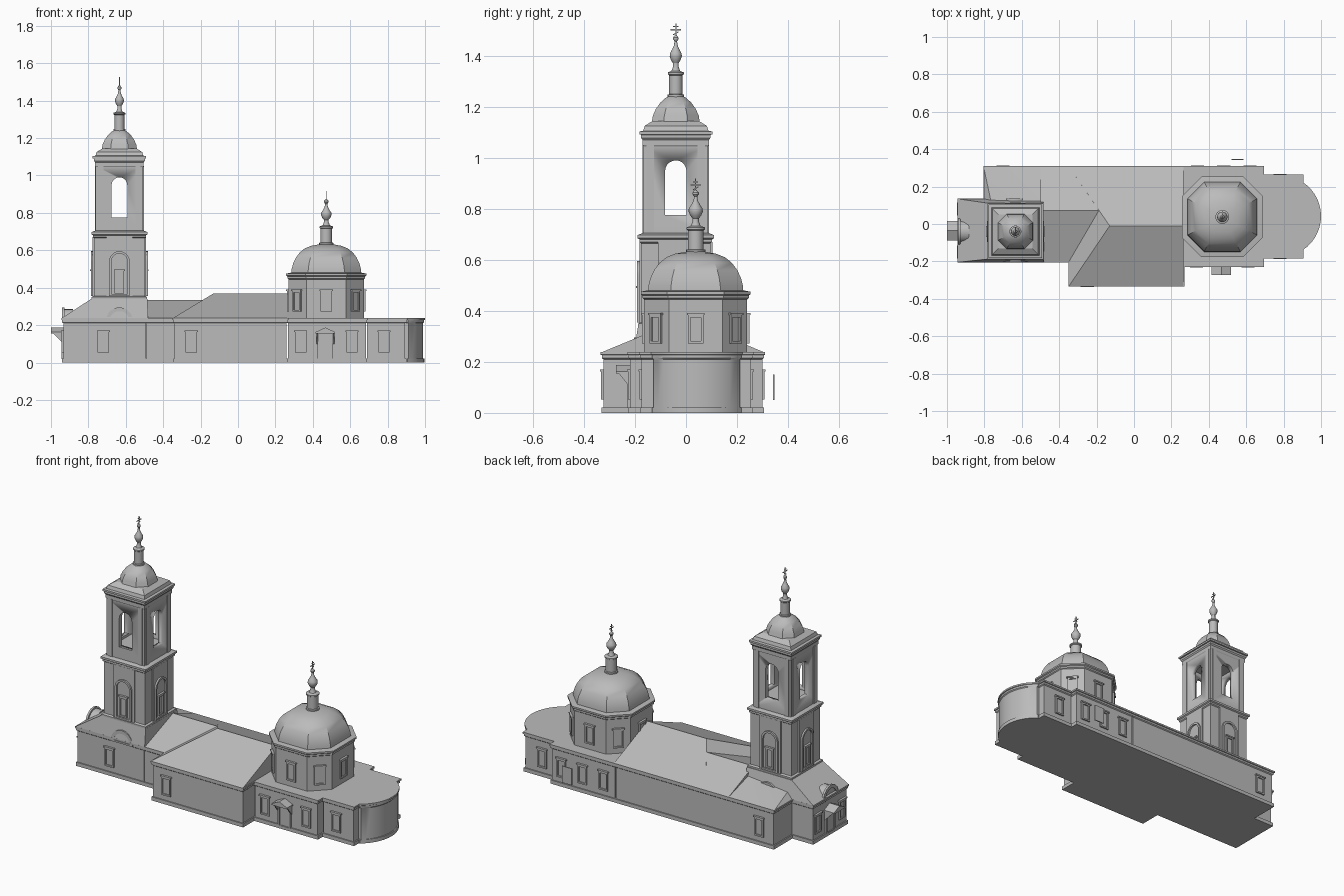
import bpy, bmesh, math
from mathutils import Matrix, Vector

if "Cube" in bpy.data.objects:
    bpy.data.objects.remove(bpy.data.objects["Cube"])

mat = bpy.data.materials.new("plain_grey")
mat.diffuse_color = (0.5, 0.5, 0.5, 1)
mat.use_nodes = True
mat.node_tree.nodes["Principled BSDF"].inputs["Base Color"].default_value = mat.diffuse_color


def finish(name, bm, m=None):
    if m:
        bm.transform(m)
    bmesh.ops.recalc_face_normals(bm, faces=bm.faces)
    me = bpy.data.meshes.new(name)
    bm.to_mesh(me)
    bm.free()
    ob = bpy.data.objects.new(name, me)
    bpy.context.collection.objects.link(ob)
    me.materials.append(mat)
    bpy.ops.object.select_all(action='DESELECT')
    ob.select_set(True)
    bpy.context.view_layer.objects.active = ob
    bpy.ops.object.shade_smooth_by_angle(angle=math.radians(30))
    return ob


def hull(name, pts, m=None):
    bm = bmesh.new()
    for p in pts:
        bm.verts.new(p)
    bmesh.ops.convex_hull(bm, input=bm.verts)
    bmesh.ops.dissolve_limit(bm, angle_limit=0.01, verts=bm.verts, edges=bm.edges)
    return finish(name, bm, m)


def box(name, x0, x1, y0, y1, z0, z1, m=None):
    return hull(name, [(x, y, z) for x in (x0, x1) for y in (y0, y1) for z in (z0, z1)], m)


def loft(name, rings, m=None, closed=False):
    """Join equal rings of points; cap the ends, or close back to the first ring."""
    bm = bmesh.new()
    vs = [[bm.verts.new(p) for p in r] for r in rings]
    n = len(rings[0])
    for a, b in list(zip(vs, vs[1:])) + ([(vs[-1], vs[0])] if closed else []):
        for i in range(n):
            bm.faces.new((a[i], a[(i + 1) % n], b[(i + 1) % n], b[i]))
    if not closed:
        bm.faces.new(vs[0])
        bm.faces.new(vs[-1])
    return finish(name, bm, m)


def rect(x0, x1, y0, y1):
    return [(x0, y0), (x1, y0), (x1, y1), (x0, y1)]


def octagon(h, c):
    return [(h, -c), (h, c), (c, h), (-c, h), (-h, c), (-h, -c), (-c, -h), (c, -h)]


def circle(r, n=16):
    return [(r * math.cos(2 * math.pi * i / n), r * math.sin(2 * math.pi * i / n)) for i in range(n)]


def tiers(name, shape, prof, cx, cy):
    """Loft through (size, height) pairs of a shape function."""
    return loft(name, [[(cx + x, cy + y, z) for x, y in shape(s)] for s, z in prof])


def square(s):
    return rect(-s, s, -s, s)


def block(name, pts):
    """Wall block with plinth and eaves cornice."""
    xs, ys = [p[0] for p in pts], [p[1] for p in pts]
    cx, cy = (min(xs) + max(xs)) / 2, (min(ys) + max(ys)) / 2
    hx, hy = max(xs) - cx, max(ys) - cy
    prof = [(.004, 0), (.004, .022), (.011, .022), (.011, .21), (.005, .215), (.005, .226), (0, .228), (0, .238)]
    loft(name, [[(cx + (x - cx) * (1 - d / hx), cy + (y - cy) * (1 - d / hy), z) for x, y in pts]
                for d, z in prof])


def wall(x, y, z, deg):
    """Placement on a wall: local -y points outward; deg 0 faces the front."""
    return Matrix.Translation((x, y, z)) @ Matrix.Rotation(math.radians(deg), 4, 'Z')


def arch(w, z0, z1, n=10):
    pts = [(-w, z0), (w, z0)]
    return pts + [(w * math.cos(math.pi * i / n), z1 - w + w * math.sin(math.pi * i / n)) for i in range(n + 1)]


def frame(name, outer, inner, d, m):
    loft(name, [[(x, y, z) for x, z in s] for s, y in ((outer, .004), (outer, -d), (inner, -d), (inner, .004))],
         m, True)


def window(name, x, y, z, deg, w=.03, h=.055):
    m = wall(x, y, z, deg)
    frame(name + "_frame", rect(-w, w, -h, h), rect(-w + .009, w - .009, -h + .009, h - .009), .009, m)
    box(name + "_lintel", -w - .005, w + .005, -.013, .004, h, h + .008, m)
    box(name + "_pane", -w + .009, w - .009, -.002, .004, -h + .009, h - .009, m)


# Ground-floor blocks
block("tower_base", rect(-.945, -.48, -.205, .135))
block("north_west_annex", rect(-.805, -.47, .10, .31))
block("refectory_link", rect(-.50, -.30, -.205, .31))
block("refectory", rect(-.35, .27, -.335, .31))
block("main_church", rect(.255, .695, -.23, .31))
block("chancel", rect(.68, .905, -.185, .265))
a0 = math.asin(.18 / .218)
arc = [(.782 + .218 * math.cos(a0 * (i / 7 - 1)), .042 + .218 * math.sin(a0 * (i / 7 - 1))) for i in range(15)]
block("apse", [(.88, -.138)] + arc + [(.88, .222)])

# Roofs
hull("refectory_roof", [(x, y, .236) for x, y in rect(-.35, .265, -.335, .31)] + [(-.13, -.01, .37), (.265, -.01, .37)])
hull("link_roof", [(x, y, .236) for x, y in rect(-.5, -.1, -.205, .31)] + [(-.5, .073, .335), (-.12, .073, .335)])
hull("annex_roof", [(x, y, .236) for x, y in rect(-.805, -.47, .1, .31)] + [(-.76, .1, .275), (-.47, .1, .30)])
loft("tower_base_roof", [[(x, y, .236) for x, y in rect(-.945, -.48, -.205, .135)],
                         [(x, y, .34) for x, y in rect(-.785, -.485, -.188, .112)]])

# Octagonal drum and main dome
DX, DY = .472, .038


def drum_shape(s):
    return octagon(s, s * .52)


tiers("drum", drum_shape, [(.202, .23), (.202, .445), (.208, .45), (.208, .46), (.215, .465), (.215, .475), (.19, .48)], DX, DY)
tiers("main_dome", drum_shape, [(.187, .475), (.185, .50), (.177, .53), (.163, .56), (.142, .588), (.115, .61),
                                (.08, .624), (.035, .632)], DX, DY)
for k in range(8):
    d = .202 if k % 2 == 0 else .202 * 1.52 / math.sqrt(2)
    a = math.radians(45 * k - 90)
    window("drum_window", DX + d * math.cos(a), DY + d * math.sin(a), .328, 45 * k)


def finial(name, x, y, z, k):
    """Lantern, bulb, spire and three-bar cross."""
    prof = [(.038, -.005), (.038, .01), (.031, .012), (.031, .09), (.037, .094), (.037, .102), (.02, .108),
            (.013, .125), (.013, .14), (.022, .152), (.028, .168), (.027, .18), (.017, .196), (.009, .212),
            (.006, .23), (.012, .238), (.012, .246), (.004, .256)]
    tiers(name + "_lantern_and_bulb", circle, [(r * k, z + h * .95) for r, h in prof], x, y)
    b = z + .24
    box(name + "_cross_post", x - .002, x + .002, y - .002, y + .002, b - .01, b + .048)
    box(name + "_cross_top_bar", x - .002, x + .002, y - .01, y + .01, b + .034, b + .038)
    box(name + "_cross_arm", x - .002, x + .002, y - .021, y + .021, b + .022, b + .026)
    box(name + "_cross_foot", -.002, .002, -.012, .012, -.002, .002,
        Matrix.Translation((x, y, b + .01)) @ Matrix.Rotation(.5, 4, 'X'))


finial("main_dome", DX, DY, .63, 1)

# Bell tower
TX, TY = -.634, -.04
tiers("tower_middle", square, [(.148, .33), (.148, .35), (.136, .355), (.136, .665), (.142, .67), (.142, .68),
                               (.15, .685), (.15, .697), (.13, .705)], TX, TY)
belfry = tiers("belfry", square, [(.127, .70), (.127, 1.05)], TX, TY)
cuts = [box("belfry_hollow_cutter", TX - .1, TX + .1, TY - .1, TY + .1, .76, 1.02)]
for deg in (0, 90):
    cuts.append(loft("arch_cutter", [[(x, y, z) for x, z in arch(.042, .775, .99)] for y in (-.3, .3)],
                     wall(TX, TY, 0, deg)))
for c in cuts:
    mod = belfry.modifiers.new("opening", 'BOOLEAN')
    mod.operation, mod.solver, mod.object = 'DIFFERENCE', 'EXACT', c
    bpy.context.view_layer.objects.active = belfry
    bpy.ops.object.modifier_apply(modifier=mod.name)
    bpy.data.objects.remove(c)
tiers("belfry_cornice", square, [(.127, 1.045), (.13, 1.05), (.13, 1.07), (.136, 1.078), (.136, 1.09), (.143, 1.092),
                                 (.143, 1.103), (.128, 1.106), (.122, 1.125), (.09, 1.145)], TX, TY)
tiers("tower_dome", lambda s: octagon(s, s * .5), [(.1, 1.125), (.094, 1.14), (.09, 1.165), (.078, 1.192), (.06, 1.217),
                                                   (.04, 1.235), (.02, 1.245)], TX, TY)
finial("tower", TX, TY, 1.238, .85)

# Tower details repeated on every side
for deg in (0, 90, 180, 270):
    m = wall(TX, TY, 0, deg) @ Matrix.Translation((0, -.136, 0))
    box("niche_panel", -.07, .07, -.007, .01, .35, .67, m)
    m2 = m @ Matrix.Translation((0, -.007, 0))
    frame("niche_arch", arch(.055, .355, .595), arch(.043, .365, .583), .01, m2)
    window("niche_window", *(m2 @ Vector((0, 0, .43))), deg, .025, .06)
    for s in (-1, 1):
        box("belfry_pilaster", s * .1 - .014, s * .1 + .014, .005, .02, .70, 1.05, m)

# Arched gables above the tower base eaves
for x, y, deg in ((TX, -.196, 0), (-.932, TY, -90), (TX, .127, 180)):
    m = wall(x, y, 0, deg)
    frame("gable_arch", arch(.072, .215, .295), arch(.052, .225, .275), .008, m)
    loft("gable_infill", [[(u, w, z) for u, z in arch(.06, .22, .285)] for w in (-.003, .05)], m)

# Ground-floor windows
for x, y, deg in ((-.72, -.194, 0), (-.25, -.324, 0), (.335, -.219, 0), (.61, -.219, 0), (.78, -.174, 0),
                  (.34, .299, 180), (.48, .299, 180), (.62, .299, 180), (.78, .254, 180), (-.70, .299, 180),
                  (-.934, .08, -90), (-.934, -.15, -90)):
    window("wall_window", x, y, .108, deg)
box("detached_shutter", .52, .585, .341, .347, .05, .15)

# Entrance doors with small gabled canopies
for x, y, deg, w, d in ((.467, -.219, 0, .052, .055), (-.934, -.035, -90, .052, .066)):
    m = wall(x, y, 0, deg)
    frame("door_frame", rect(-.042, .042, .02, .155), rect(-.032, .032, .02, .145), .01, m)
    box("door_leaf", -.032, .032, -.004, .004, .02, .145, m)
    hull("door_canopy", [(s * w, v, z) for s in (-1, 1) for v in (0, -d) for z in (.155, .163)]
         + [(0, 0, .187), (0, -d, .187)], m)
    for s in (-1, 1):
        hull("canopy_bracket", [(s * w * .85 + t, v, z) for t in (-.004, .004)
                                for v, z in ((0, .157), (-d * .85, .157), (0, .10))], m)
